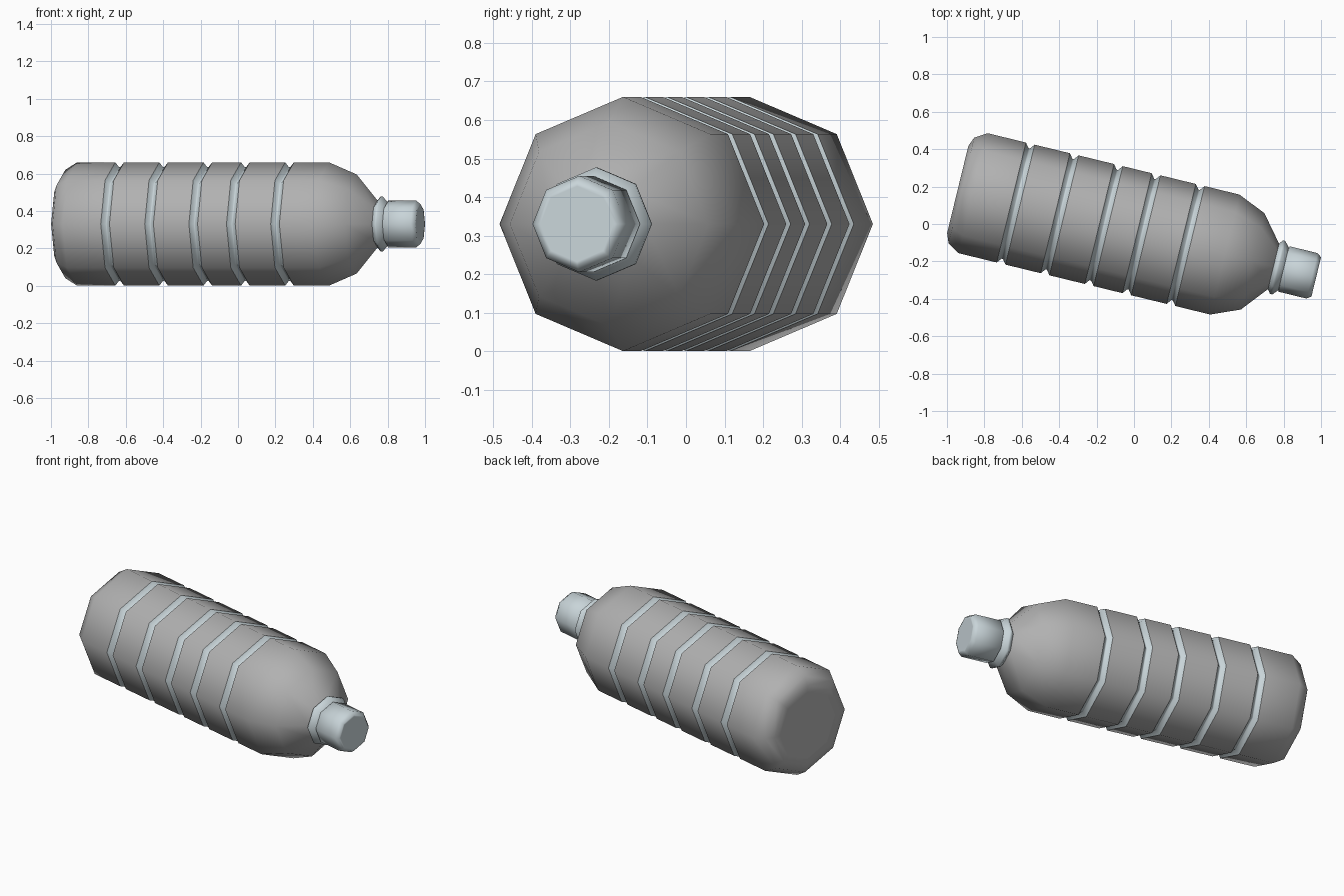
import bpy
import bmesh
from math import cos, sin, pi, radians

old = bpy.data.objects.get("Cube")
if old:
    bpy.data.objects.remove(old, do_unlink=True)

SIDES = 8
R = 0.33


def material(name, rgb):
    m = bpy.data.materials.new(name)
    m.use_nodes = True
    colour = (*rgb, 1.0)
    m.diffuse_color = colour
    m.node_tree.nodes["Principled BSDF"].inputs["Base Color"].default_value = colour
    return m


body_grey = material("body grey", (0.44, 0.44, 0.44))
pale_blue = material("pale blue grey", (0.58, 0.66, 0.69))


def lathe(name, profile, mat, close_start=False, close_end=False):
    """Turn (position, radius) points around the bottle's long axis."""
    bm = bmesh.new()
    rings = []
    for s, r in profile:
        angles = [2 * pi * k / SIDES for k in range(SIDES)]
        rings.append([bm.verts.new((s, r * cos(a), r * sin(a))) for a in angles])
    for lo, hi in zip(rings, rings[1:]):
        for k in range(SIDES):
            n = (k + 1) % SIDES
            bm.faces.new((lo[k], lo[n], hi[n], hi[k]))
    if close_start:
        bm.faces.new(rings[0][::-1])
    if close_end:
        bm.faces.new(rings[-1])
    for f in bm.faces:
        f.smooth = True
    mesh = bpy.data.meshes.new(name)
    bm.to_mesh(mesh)
    bm.free()
    mesh.materials.append(mat)
    obj = bpy.data.objects.new(name, mesh)
    bpy.context.collection.objects.link(obj)
    # The bottle lies on its side, turned slightly
    obj.location = (0, -0.045, R)
    obj.rotation_euler = (0, 0, radians(-13.7))
    return obj


# Grooves pressed into the wall
WIDTH = 0.048
starts = [-0.675, -0.433, -0.19, 0.017, 0.26]
for i, s in enumerate(starts):
    lathe(f"groove_{i + 1}",
          [(s, R), (s + 0.02, R - 0.026), (s + 0.028, R - 0.026), (s + WIDTH, R)],
          pale_blue)

# Wall panels between the grooves
for i, (a, b) in enumerate(zip(starts, starts[1:])):
    lathe(f"wall_panel_{i + 1}", [(a + WIDTH, R), (b, R)], body_grey)

# Rounded base
lathe("base", [(-0.97, 0.20), (-0.97, 0.24), (-0.95, 0.29), (-0.885, R), (starts[0], R)],
      body_grey, close_start=True)

# Shoulder tapering to the neck
lathe("shoulder", [(starts[-1] + WIDTH, R), (0.5, R), (0.653, 0.265), (0.768, 0.125)],
      body_grey)

# Neck ring and screw cap
lathe("neck_ring", [(0.765, 0.122), (0.784, 0.147), (0.797, 0.147), (0.825, 0.115)],
      pale_blue)
lathe("cap", [(0.82, 0.112), (0.827, 0.125), (0.98, 0.125), (1.003, 0.108), (1.003, 0.098)],
      pale_blue, close_end=True)
